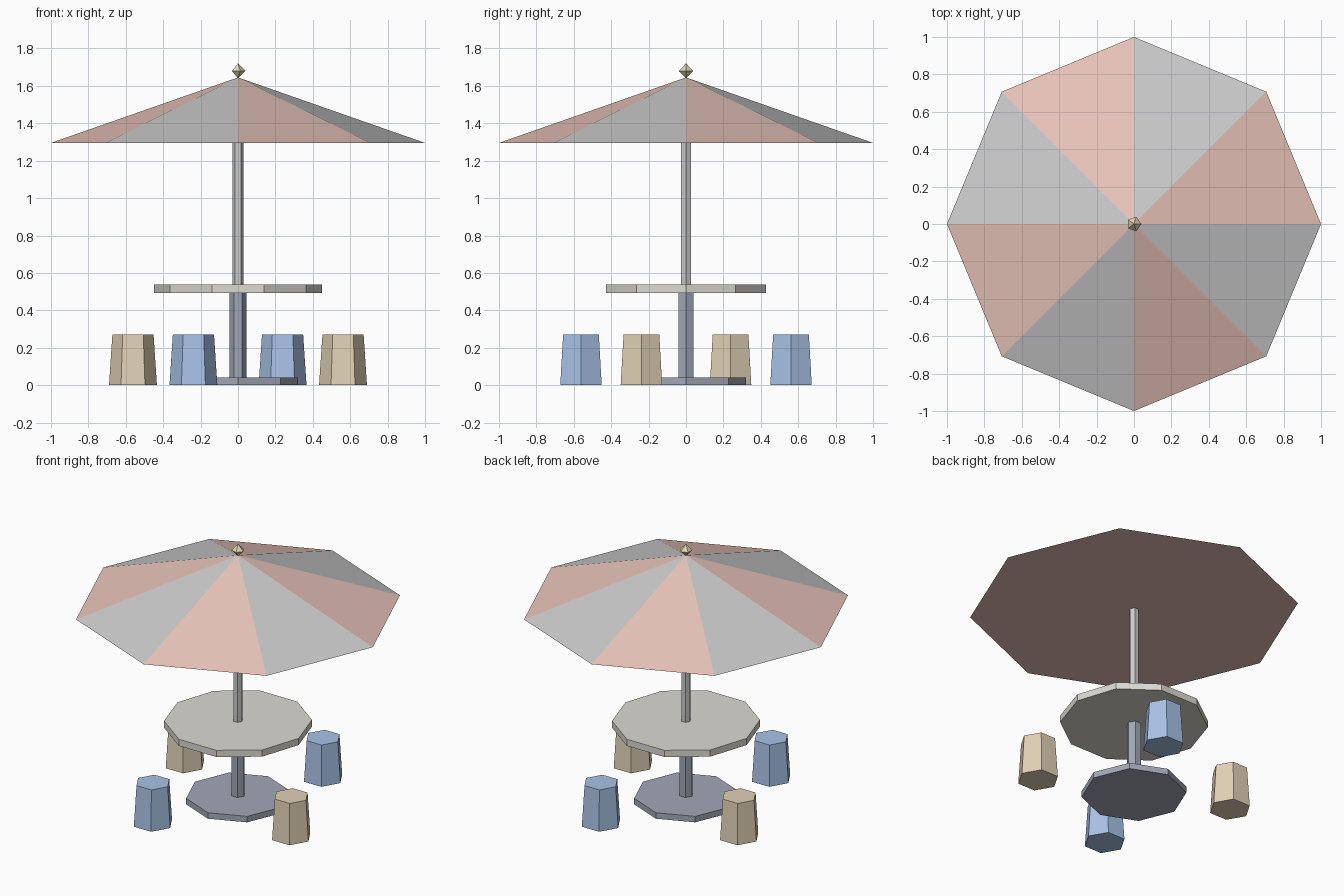
import bpy
import bmesh
from math import sin, cos, pi, radians

if "Cube" in bpy.data.objects:
    bpy.data.objects.remove(bpy.data.objects["Cube"])


def material(name, rgb):
    m = bpy.data.materials.new(name)
    m.diffuse_color = (*rgb, 1)
    m.use_nodes = True
    m.node_tree.nodes["Principled BSDF"].inputs["Base Color"].default_value = m.diffuse_color
    return m


def lathe(name, sides, profile, mats=(), x=0, y=0):
    """Flat-sided solid from (radius, z) pairs, bottom to top, first corner on +x.
    Radius 0 gives a point; open ends are capped."""
    bm = bmesh.new()
    rings = []
    for r, z in profile:
        if r == 0:
            rings.append([bm.verts.new((0, 0, z))] * sides)
        else:
            rings.append([bm.verts.new((r * cos(2 * pi * i / sides),
                                        r * sin(2 * pi * i / sides), z))
                          for i in range(sides)])
    for low, high in zip(rings, rings[1:]):
        for i in range(sides):
            j = (i + 1) % sides
            corners = list(dict.fromkeys((low[i], low[j], high[j], high[i])))
            face = bm.faces.new(corners)
            face.material_index = i % max(1, len(mats))
    if profile[0][0] > 0:
        bm.faces.new(rings[0][::-1])
    if profile[-1][0] > 0:
        bm.faces.new(rings[-1])
    mesh = bpy.data.meshes.new(name)
    bm.to_mesh(mesh)
    bm.free()
    for m in mats:
        mesh.materials.append(m)
    obj = bpy.data.objects.new(name, mesh)
    obj.location = (x, y, 0)
    bpy.context.collection.objects.link(obj)
    return obj


red = material("canopy_red", (0.80, 0.55, 0.48))
pale = material("canopy_pale", (0.80, 0.80, 0.80))
slate = material("slate", (0.36, 0.39, 0.47))
stone = material("stone", (0.72, 0.70, 0.65))
tan = material("tan", (0.75, 0.64, 0.46))
blue = material("blue", (0.39, 0.54, 0.79))
brass = material("brass", (0.75, 0.68, 0.44))

# Base, pedestal and table top
lathe("base_plate", 8, [(0.32, 0), (0.32, 0.04)], [slate])
lathe("pedestal", 6, [(0.045, 0.03), (0.045, 0.50)], [slate])
lathe("table_top", 10, [(0.45, 0.492), (0.45, 0.537)], [stone])

# Parasol: pole, striped canopy with flat underside, finial
lathe("pole", 6, [(0.03, 0.52), (0.03, 1.31)])
lathe("canopy", 8, [(1.0, 1.295), (0, 1.645)], [red, pale])
lathe("finial", 5, [(0, 1.64), (0.04, 1.68), (0, 1.72)], [brass])

# Four stools around the table in alternating colours, all facing the same way
for k in range(4):
    a = radians(-23 + 90 * k)
    lathe(f"stool_{k + 1}", 6, [(0.128, 0), (0.11, 0.272)],
          [(tan, blue)[k % 2]], 0.61 * cos(a), 0.61 * sin(a))
